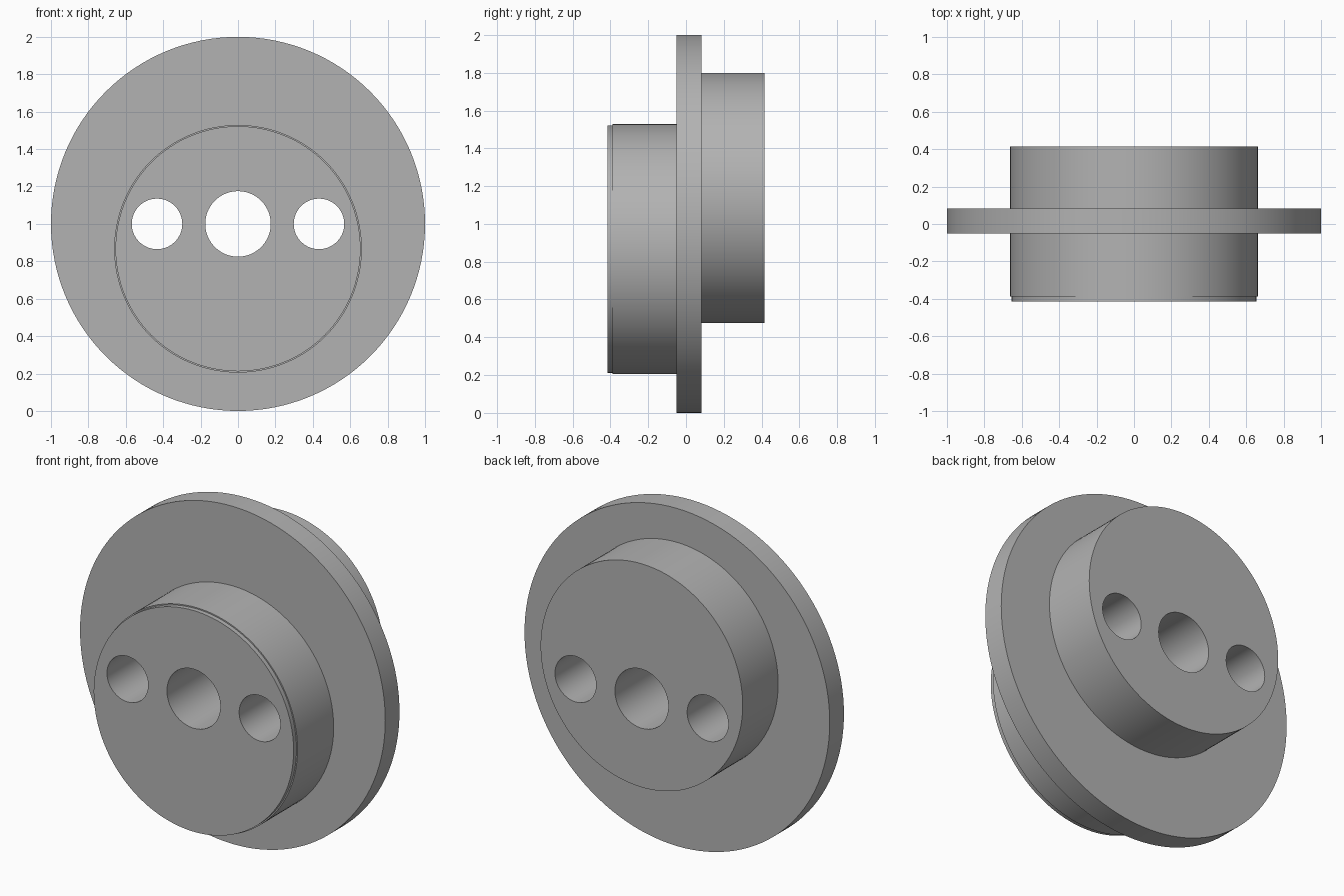
import bpy
import math
from mathutils import Matrix

SEGMENTS = 128

cube = bpy.data.objects.get("Cube")
if cube:
    bpy.data.objects.remove(cube, do_unlink=True)

steel = bpy.data.materials.new("grey steel")
steel.use_nodes = True
grey = (0.45, 0.45, 0.45, 1)
steel.diffuse_color = grey
steel.node_tree.nodes["Principled BSDF"].inputs["Base Color"].default_value = grey


def cylinder(name, radius, y0, y1, z, x=0.0):
    """Cylinder lying along y, from y0 to y1."""
    bpy.ops.mesh.primitive_cylinder_add(vertices=SEGMENTS, radius=radius, depth=y1 - y0)
    obj = bpy.context.object
    obj.name = name
    obj.data.transform(Matrix.Translation((x, (y0 + y1) / 2, z))
                       @ Matrix.Rotation(math.radians(90), 4, "X"))
    obj.data.materials.append(steel)
    return obj


def combine(target, tool, operation):
    """Apply a boolean and discard the tool."""
    tool.hide_render = True
    mod = target.modifiers.new(operation.lower(), "BOOLEAN")
    mod.operation = operation
    mod.solver = "EXACT"
    mod.object = tool
    bpy.context.view_layer.objects.active = target
    bpy.ops.object.modifier_apply(modifier=mod.name)
    bpy.data.objects.remove(tool, do_unlink=True)


# Central flange with two bosses offset in opposite directions
body = cylinder("eccentric_flange", 1.0, -0.05, 0.083, 1.0)
front_z, back_z = 0.867, 1.137
combine(body, cylinder("front_boss", 0.662, -0.388, 0.0, front_z), "UNION")
combine(body, cylinder("front_lip", 0.655, -0.415, -0.2, front_z), "UNION")
combine(body, cylinder("back_boss", 0.662, 0.02, 0.415, back_z), "UNION")

# Shaft bore and two pin holes right through
for x, radius in ((0, 0.175), (-0.433, 0.135), (0.433, 0.135)):
    combine(body, cylinder("hole_cutter", radius, -0.6, 0.6, 1.0, x), "DIFFERENCE")

# Smooth walls, sharp rims
bpy.ops.object.select_all(action="DESELECT")
body.select_set(True)
bpy.context.view_layer.objects.active = body
bpy.ops.object.shade_smooth_by_angle(angle=math.radians(30))
